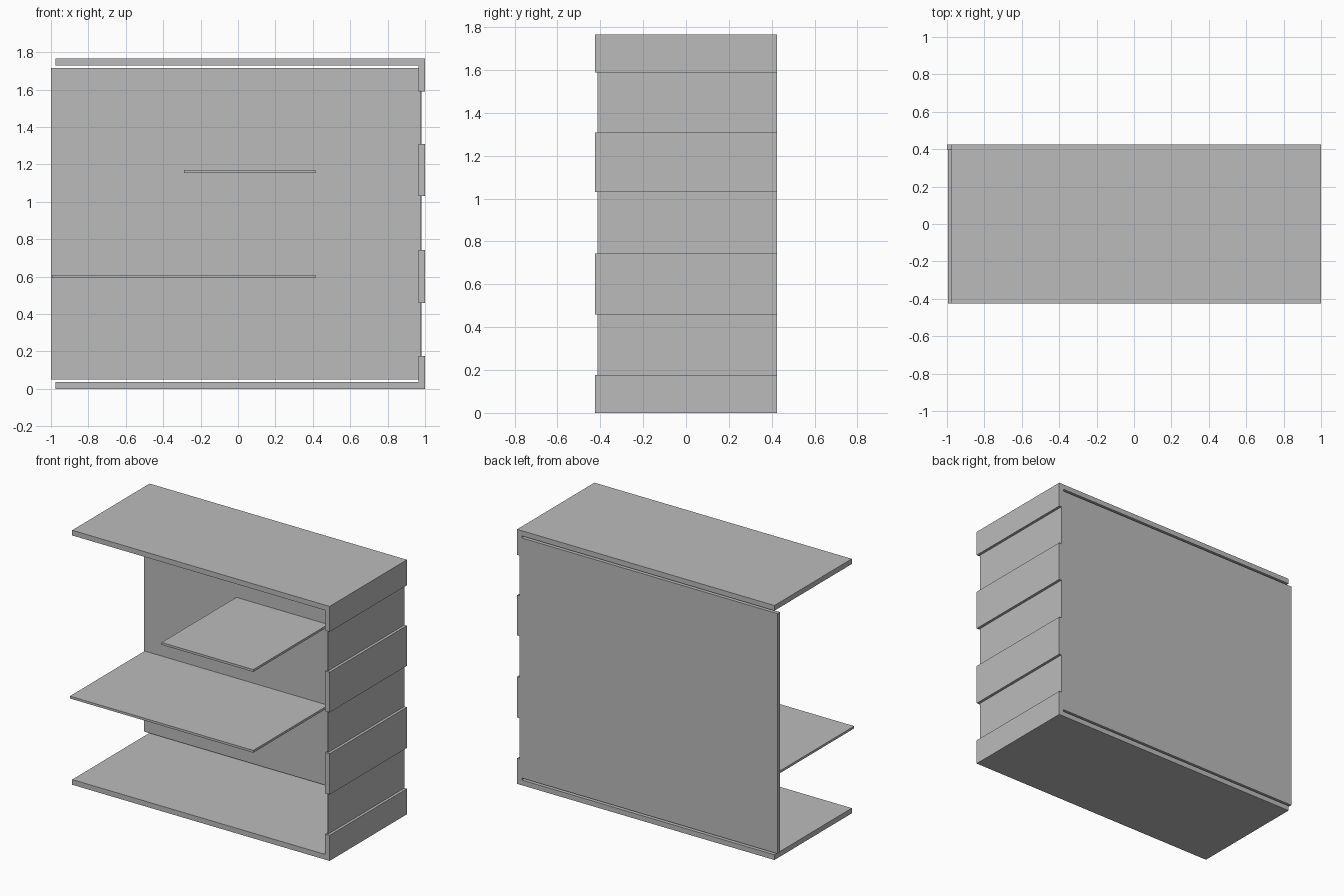
import bpy
import bmesh

cube = bpy.data.objects.get("Cube")
if cube:
    bpy.data.objects.remove(cube, do_unlink=True)

# One plain grey for the whole unit
grey = bpy.data.materials.new("plain_grey")
grey.use_nodes = True
colour = (0.5, 0.5, 0.5, 1)
grey.diffuse_color = colour
grey.node_tree.nodes["Principled BSDF"].inputs["Base Color"].default_value = colour

FRONT, BACK = -0.424, 0.424
BACK_INNER = 0.396          # inner face of the back panel
TOP = 1.766
BOARD = 0.036               # thickness of top, base and slats
INNER, OUTER = 1 - BOARD, 1.0
SKIN_IN, SKIN_OUT = 0.976, 0.981


def extrude(name, outline, y0, y1):
    """Solid made from an x-z outline stretched from y0 to y1."""
    bm = bmesh.new()
    face = bm.faces.new([bm.verts.new((x, y0, z)) for x, z in outline])
    swept = bmesh.ops.extrude_face_region(bm, geom=[face])["geom"]
    verts = [v for v in swept if isinstance(v, bmesh.types.BMVert)]
    bmesh.ops.translate(bm, verts=verts, vec=(0, y1 - y0, 0))
    bmesh.ops.recalc_face_normals(bm, faces=bm.faces)
    mesh = bpy.data.meshes.new(name)
    bm.to_mesh(mesh)
    bm.free()
    mesh.materials.append(grey)
    obj = bpy.data.objects.new(name, mesh)
    bpy.context.collection.objects.link(obj)
    return obj


def rect(x0, x1, z0, z1):
    return [(x0, z0), (x1, z0), (x1, z1), (x0, z1)]


# Base and top boards, each with a short lip up or down the left side
lip = 0.177
corner = [(-0.976, 0), (OUTER, 0), (OUTER, lip), (INNER, lip),
          (INNER, BOARD), (-0.976, BOARD)]
extrude("base_board", corner, FRONT, BACK)
extrude("top_board", [(x, TOP - z) for x, z in corner], FRONT, BACK)

# Raised slats on the left side
slats = [(0.46, 0.743), (1.03, 1.309)]
for i, (z0, z1) in enumerate(slats):
    extrude(f"side_slat_{i + 1}", rect(INNER, OUTER, z0, z1), FRONT, BACK)

# Thin recessed skin filling the openings between the slats
edges = [lip] + [z for slat in slats for z in slat] + [TOP - lip]
openings = list(zip(edges[::2], edges[1::2]))
for i, (z0, z1) in enumerate(openings):
    extrude(f"side_skin_{i + 1}", rect(SKIN_IN, SKIN_OUT, z0, z1), -0.414, BACK)

# Back panel, its edge stepping around the slats
low, high = 0.05, TOP - 0.05
outline = [(-1, low), (INNER, low)]
for z0, z1 in openings:
    outline += [(INNER, z0), (SKIN_IN, z0), (SKIN_IN, z1), (INNER, z1)]
outline += [(INNER, high), (-1, high)]
extrude("back_panel", outline, BACK_INNER, BACK)

# Two thin shelves of different widths
extrude("long_shelf", rect(-0.994, 0.414, 0.594, 0.61), FRONT, BACK_INNER)
extrude("short_shelf", rect(-0.29, 0.414, 1.155, 1.171), FRONT, BACK_INNER)
